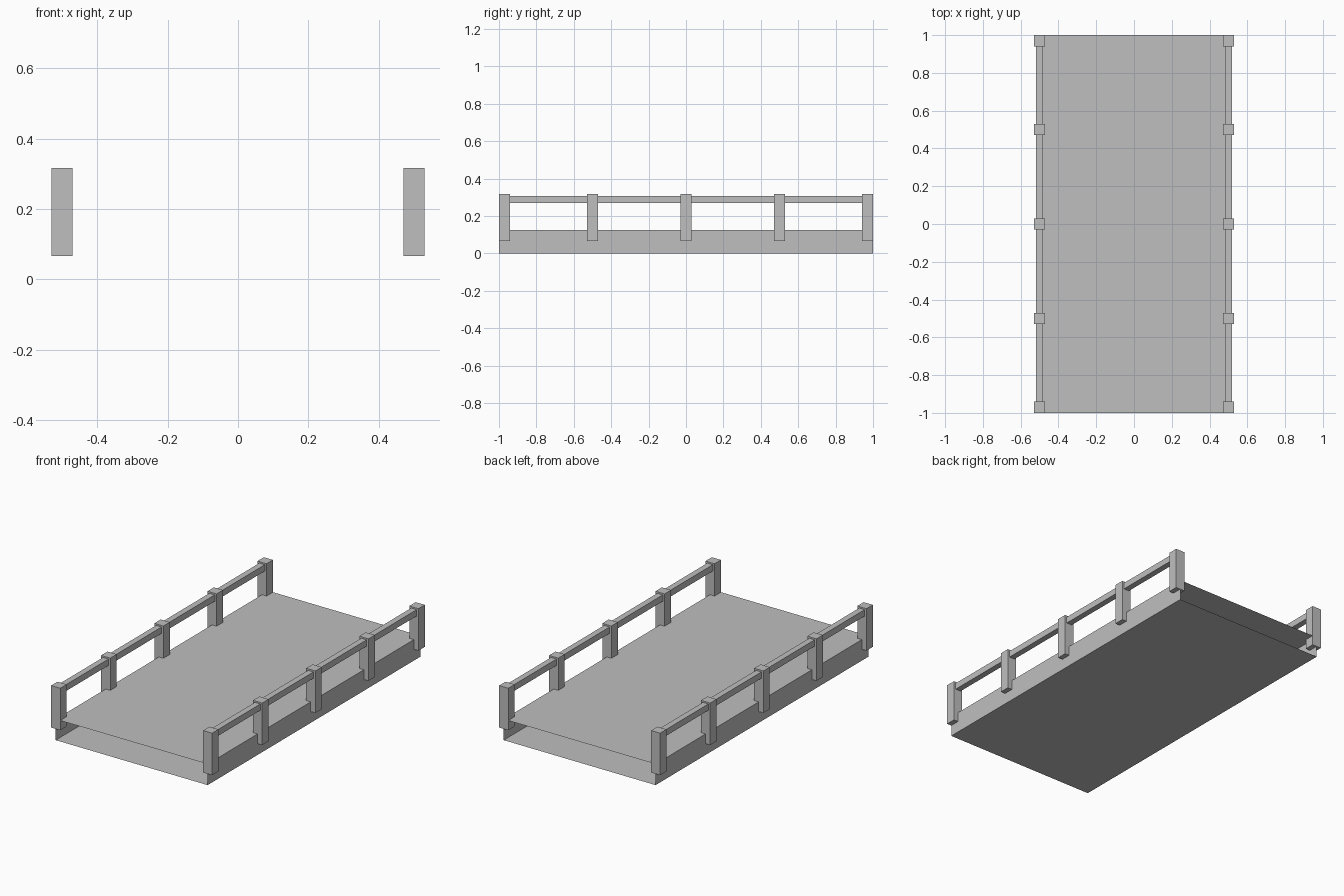
import bpy
import bmesh
from mathutils import Matrix, Vector

cube = bpy.data.objects.get("Cube")
if cube:
    bpy.data.objects.remove(cube, do_unlink=True)

grey = bpy.data.materials.new("light_grey")
grey.use_nodes = True
colour = (0.52, 0.52, 0.52, 1)
grey.diffuse_color = colour
grey.node_tree.nodes["Principled BSDF"].inputs["Base Color"].default_value = colour


def box(name, low, high, open_ends=False):
    """Box between two corners, optionally without its front and back faces."""
    low, high = Vector(low), Vector(high)
    bm = bmesh.new()
    bmesh.ops.create_cube(bm, size=1)
    bmesh.ops.transform(
        bm, verts=bm.verts,
        matrix=Matrix.Translation((low + high) / 2) @ Matrix.Diagonal((*(high - low), 1)))
    bm.normal_update()
    if open_ends:
        ends = [f for f in bm.faces if abs(f.normal.y) > 0.5]
        bmesh.ops.delete(bm, geom=ends, context='FACES')
    mesh = bpy.data.meshes.new(name)
    bm.to_mesh(mesh)
    bm.free()
    mesh.materials.append(grey)
    obj = bpy.data.objects.new(name, mesh)
    bpy.context.collection.objects.link(obj)
    return obj


HALF_WIDTH = 0.5
POST = 0.03   # half the post thickness
RAIL = 0.018  # half the rail thickness

# Deck: a hollow slab, open at the front and back
box("deck", (-HALF_WIDTH, -1, 0), (HALF_WIDTH, 1, 0.125), open_ends=True)

for side, sign in (("left", 1), ("right", -1)):
    x = sign * HALF_WIDTH
    # Handrail running through the posts
    box(f"{side}_rail", (x - RAIL, -0.97, 0.27), (x + RAIL, 0.97, 0.308), open_ends=True)
    # Posts straddling the deck edge
    for i, y in enumerate((-0.97, -0.5, 0, 0.5, 0.97), 1):
        box(f"{side}_post_{i}", (x - POST, y - POST, 0.067), (x + POST, y + POST, 0.317))
